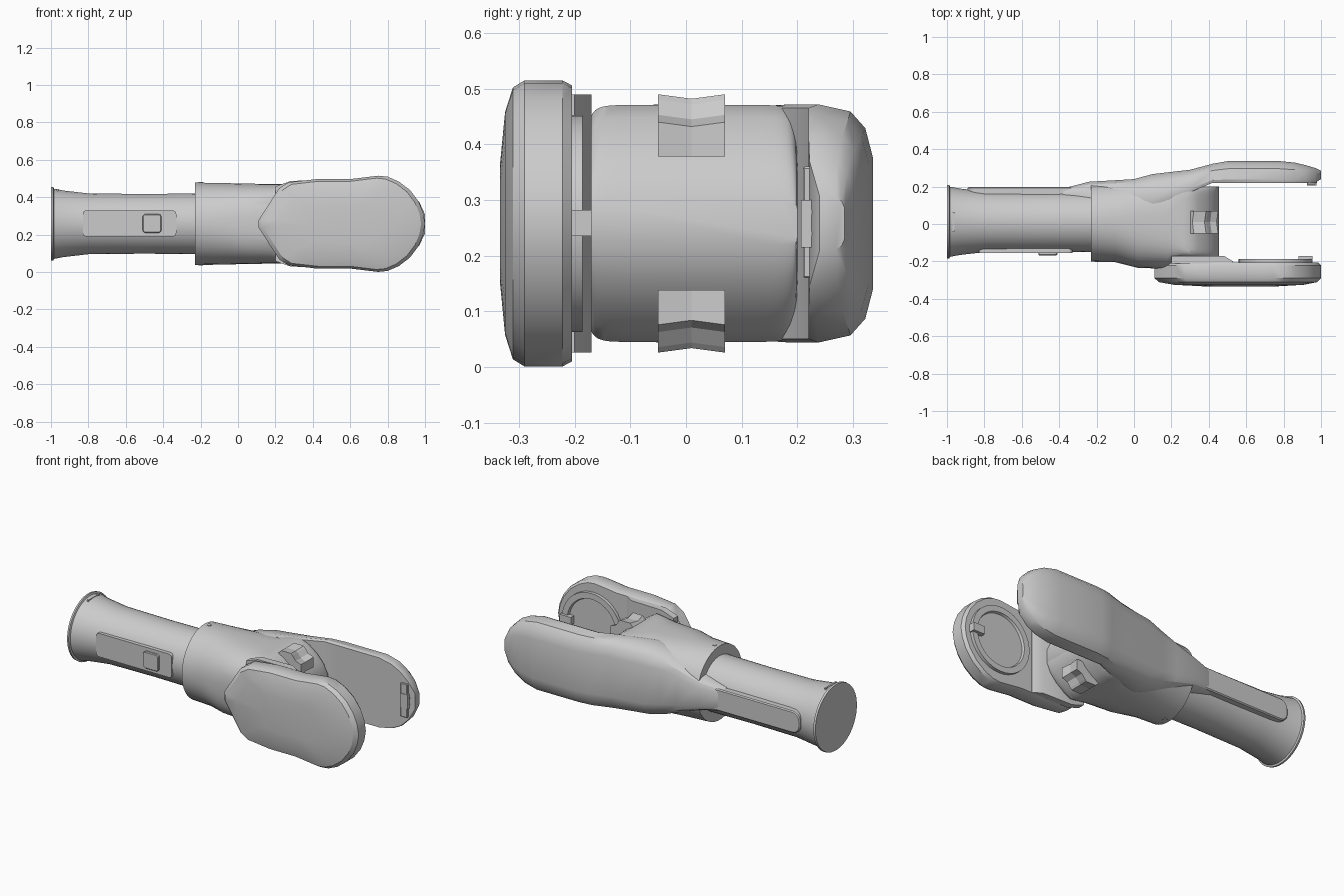
import bpy, bmesh, math
from mathutils import Vector

cube = bpy.data.objects.get("Cube")
if cube:
    bpy.data.objects.remove(cube)

grey = bpy.data.materials.new("plain_grey")
grey.use_nodes = True
grey.diffuse_color = (0.6, 0.6, 0.6, 1)
grey.node_tree.nodes["Principled BSDF"].inputs["Base Color"].default_value = (0.6, 0.6, 0.6, 1)

MID = 0.258   # height of the long axis
GRIP_Y = 0.012


def finish(name, bm, angle=32):
    bmesh.ops.recalc_face_normals(bm, faces=bm.faces)
    mesh = bpy.data.meshes.new(name)
    bm.to_mesh(mesh)
    bm.free()
    mesh.materials.append(grey)
    ob = bpy.data.objects.new(name, mesh)
    bpy.context.collection.objects.link(ob)
    bpy.ops.object.select_all(action='DESELECT')
    ob.select_set(True)
    bpy.context.view_layer.objects.active = ob
    bpy.ops.object.shade_smooth_by_angle(angle=math.radians(angle))
    return ob


def loft(name, rings, angle=32):
    """Skin matching rings of points and cap both ends."""
    bm = bmesh.new()
    loops = [[bm.verts.new(p) for p in ring] for ring in rings]
    for a, b in zip(loops, loops[1:]):
        for i in range(len(a)):
            j = (i + 1) % len(a)
            bm.faces.new((a[i], a[j], b[j], b[i]))
    bm.faces.new(loops[0])
    bm.faces.new(loops[-1])
    return finish(name, bm, angle)


def oval(x, y0, y1, h, n=2, sides=40):
    """Rounded section across the long axis; higher n is boxier."""
    ring = []
    for i in range(sides):
        a = 2 * math.pi * (i + 0.5) / sides
        c, s = math.cos(a), math.sin(a)
        ring.append((x, (y0 + y1) / 2 + (y1 - y0) / 2 * math.copysign(abs(c) ** (2 / n), c),
                     MID + h * math.copysign(abs(s) ** (2 / n), s)))
    return ring


def box(name, x0, x1, y0, y1, z0, z1, bevel=0.0, corner=0.0):
    bm = bmesh.new()
    bmesh.ops.create_cube(bm, size=1)
    for v in bm.verts:
        v.co = Vector(((x0 + x1) / 2 + v.co.x * (x1 - x0),
                       (y0 + y1) / 2 + v.co.y * (y1 - y0),
                       (z0 + z1) / 2 + v.co.z * (z1 - z0)))
    if corner:   # round the outline seen along y
        edges = [e for e in bm.edges if abs(e.verts[0].co.y - e.verts[1].co.y) > 1e-5]
        bmesh.ops.bevel(bm, geom=edges, offset=corner, segments=5, profile=0.5, affect='EDGES')
    if bevel:
        bmesh.ops.bevel(bm, geom=list(bm.edges), offset=bevel, segments=1, affect='EDGES')
    return finish(name, bm)


def circle(y, r, x, z=MID, sides=40):
    return [(x + r * math.cos(2 * math.pi * i / sides), y,
             z + r * math.sin(2 * math.pi * i / sides)) for i in range(sides)]


# Tubular grip with a flared end
grip = [(-1, 0.196), (-0.988, 0.198), (-0.984, 0.188), (-0.93, 0.178),
        (-0.8, 0.163), (-0.5, 0.16), (-0.2, 0.163)]
loft("grip", [oval(x, GRIP_Y - r, GRIP_Y + r, r) for x, r in grip])

# Inlays on the grip
box("grip_front_panel", -0.83, -0.33, -0.154, -0.12, 0.19, 0.33, corner=0.02)
box("grip_button", -0.51, -0.41, -0.168, -0.13, 0.21, 0.31, bevel=0.004, corner=0.015)
box("grip_back_strip", -0.89, -0.28, 0.12, 0.198, MID - 0.065, MID + 0.065,
    bevel=0.006, corner=0.05)
box("grip_rim_mark", -0.97, -0.96, -0.04, 0.065, 0.42, 0.444)

# Yoke: round collar turning into a boxy web with a rounded end
yoke = [(-0.23, -0.202, 0.222, 0.221, 2), (-0.1, -0.205, 0.228, 0.219, 2.2),
        (0.02, -0.235, 0.238, 0.216, 2.6), (0.18, -0.24, 0.25, 0.213, 3),
        (0.22, -0.2, 0.24, 0.213, 5), (0.26, -0.178, 0.215, 0.213, 9),
        (0.3, -0.176, 0.2, 0.213, 12), (0.34, -0.176, 0.2, 0.19, 12),
        (0.39, -0.176, 0.2, 0.15, 12), (0.43, -0.176, 0.2, 0.1, 12),
        (0.455, -0.176, 0.2, 0.04, 12)]
loft("yoke", [oval(*s) for s in yoke])

# Back arm, swelling from the grip strip and bending outward
back = [(-0.38, 0.14, 0.19, 0.07), (-0.24, 0.1, 0.226, 0.1), (-0.1, 0.1, 0.234, 0.15),
        (0, 0.1, 0.24, 0.19), (0.1, 0.1, 0.267, 0.21), (0.3, 0.17, 0.29, 0.214),
        (0.42, 0.22, 0.322, 0.214), (0.5, 0.22, 0.336, 0.214), (0.78, 0.22, 0.336, 0.214),
        (0.86, 0.22, 0.328, 0.196), (0.92, 0.22, 0.314, 0.165),
        (0.97, 0.222, 0.299, 0.115), (1, 0.24, 0.285, 0.05)]
rings = []
for x, inner, outer, h in back:
    t = outer - inner
    side = [(inner, h * 0.97), (inner + t * 0.15, h), (outer - t * 0.35, h * 0.94),
            (outer - t * 0.12, h * 0.8), (outer, h * 0.55)]
    rings.append([(x, y, MID + z) for y, z in side] + [(x, y, MID - z) for y, z in reversed(side)])
loft("back_arm", rings)

# Latch tab inside the tip of the back arm
box("back_tab", 0.925, 0.97, 0.21, 0.24, 0.16, 0.36, bevel=0.003)
box("back_tab_centre", 0.925, 0.976, 0.207, 0.238, 0.215, 0.3)
for z in (0.24, 0.278):
    bm = bmesh.new()
    bmesh.ops.create_cone(bm, cap_ends=True, segments=12, radius1=0.005, radius2=0.005, depth=0.01)
    for v in bm.verts:
        v.co = Vector((0.973 + v.co.z, 0.223 + v.co.x, z + v.co.y))
    finish("back_tab_pin", bm)

# Front arm: pointed paddle with a domed outer face
half = [(0.11, 0.02), (0.22, 0.19), (0.27, 0.222), (0.42, 0.239), (0.6, 0.239), (0.69, 0.25),
        (0.75, 0.257), (0.8, 0.252), (0.86, 0.226), (0.92, 0.18), (0.965, 0.12), (0.99, 0.06)]
outline = half + [(1, 0)] + [(x, -z) for x, z in reversed(half)]
layers = [(-0.205, 0.965), (-0.222, 1), (-0.29, 1), (-0.311, 0.95), (-0.325, 0.78), (-0.334, 0.42)]
loft("front_arm", [[(0.58 + (x - 0.58) * k, y, MID + z * k) for x, z in outline]
                   for y, k in layers])

# Raised inner root of the front arm, with a sloped end
root = [(-0.21, 0.53), (-0.2, 0.53), (-0.17, 0.48)]
loft("front_arm_root", [[(0.2, y, MID - 0.2), (0.28, y, MID - 0.228), (end, y, MID - 0.232),
                         (end, y, MID + 0.232), (0.28, y, MID + 0.228), (0.2, y, MID + 0.2)]
                        for y, end in root])

# Round seat and latch block inside the front arm
HUB = 0.755
loft("front_seat_ring", [circle(y, r, HUB) for y, r in
                         ((-0.21, 0.195), (-0.186, 0.195), (-0.186, 0.16), (-0.2, 0.155))])
box("front_latch", 0.88, 0.955, -0.21, -0.17, 0.235, 0.282)

# Notched clips above and below the web
clip = [(0.3, 0.12), (0.45, 0.12), (0.45, 0.182), (0.415, 0.195), (0.395, 0.222),
        (0.385, 0.232), (0.32, 0.232), (0.3, 0.21)]
for name, sign in (("upper_clip", 1), ("lower_clip", -1)):
    loft(name, [[(x - dip, y, MID + sign * (z - dip * (z > 0.15))) for x, z in clip]
                for y, dip in ((-0.05, 0), (0.01, 0.008), (0.07, 0))], angle=5)

# Small pins on the collar
for name, z in (("upper_pin", MID + 0.216), ("lower_pin", MID - 0.216)):
    bm = bmesh.new()
    bmesh.ops.create_cone(bm, cap_ends=True, segments=16, radius1=0.012, radius2=0.012, depth=0.014)
    bmesh.ops.translate(bm, verts=bm.verts, vec=(-0.2, 0.015, z))
    finish(name, bm)
